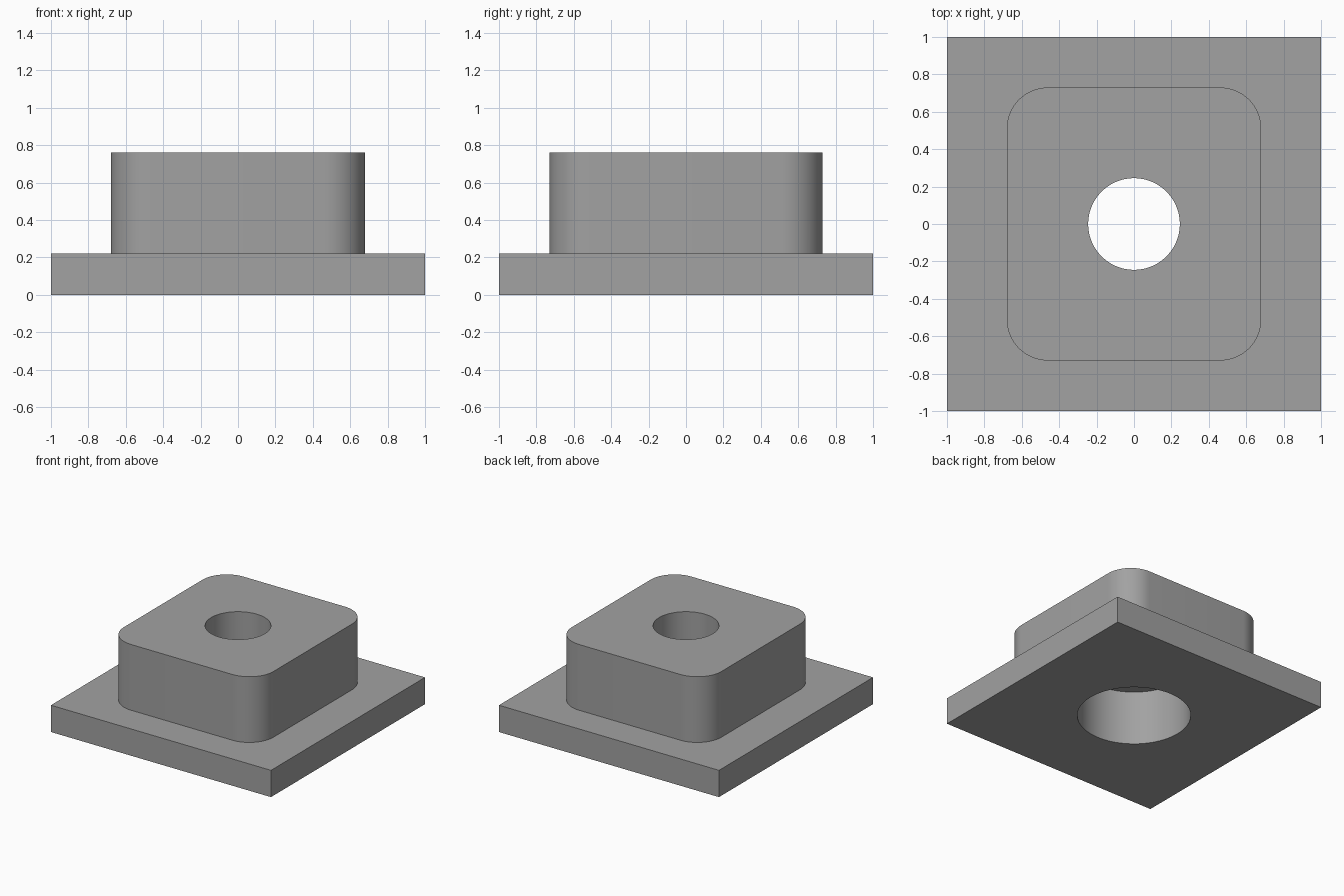
import bpy, math

if "Cube" in bpy.data.objects:
    bpy.data.objects.remove(bpy.data.objects["Cube"])

grey = bpy.data.materials.new("mid_grey")
grey.diffuse_color = (0.36, 0.36, 0.36, 1)
grey.use_nodes = True
grey.node_tree.nodes["Principled BSDF"].inputs["Base Color"].default_value = grey.diffuse_color


def block(name, sx, sy, z0, z1, radius=0.0):
    """Box from z0 to z1, optionally with rounded vertical edges."""
    bpy.ops.mesh.primitive_cube_add(size=1, location=(0, 0, (z0 + z1) / 2))
    ob = bpy.context.object
    ob.name = name
    ob.scale = (sx, sy, z1 - z0)
    bpy.ops.object.transform_apply(location=True, rotation=False, scale=True)
    ob.data.materials.append(grey)
    if radius:
        weight = ob.data.attributes.new("bevel_weight_edge", 'FLOAT', 'EDGE')
        for e in ob.data.edges:
            a, b = (ob.data.vertices[i].co for i in e.vertices)
            weight.data[e.index].value = 1.0 if abs(a.z - b.z) > 0.01 else 0.0
        bev = ob.modifiers.new("round", 'BEVEL')
        bev.limit_method = 'WEIGHT'
        bev.width = radius
        bev.segments = 16
        bpy.ops.object.modifier_apply(modifier=bev.name)
    return ob


def bore(name, radius, z0, z1):
    """Vertical cylinder used as a cutter."""
    bpy.ops.mesh.primitive_cylinder_add(vertices=96, radius=radius, depth=z1 - z0,
                                        location=(0, 0, (z0 + z1) / 2))
    ob = bpy.context.object
    ob.name = name
    ob.data.materials.append(grey)
    return ob


def combine(target, other, operation):
    mod = target.modifiers.new(operation, 'BOOLEAN')
    mod.operation = operation
    mod.solver = 'EXACT'
    mod.object = other
    bpy.context.view_layer.objects.active = target
    bpy.ops.object.modifier_apply(modifier=mod.name)
    bpy.data.objects.remove(other, do_unlink=True)


# Square base plate with a rounded boss on top
body = block("flanged_block", 2, 2, 0, 0.22)
combine(body, block("boss", 1.36, 1.46, 0.1, 0.76, 0.22), 'UNION')

# Wide counterbore from below, narrow through hole above it
combine(body, bore("counterbore", 0.427, -0.2, 0.45), 'DIFFERENCE')
combine(body, bore("through_hole", 0.245, 0.3, 1.0), 'DIFFERENCE')

# Smooth curved walls, keep crisp edges
bpy.ops.object.select_all(action='DESELECT')
body.select_set(True)
bpy.context.view_layer.objects.active = body
bpy.ops.object.shade_smooth_by_angle(angle=math.radians(30))
